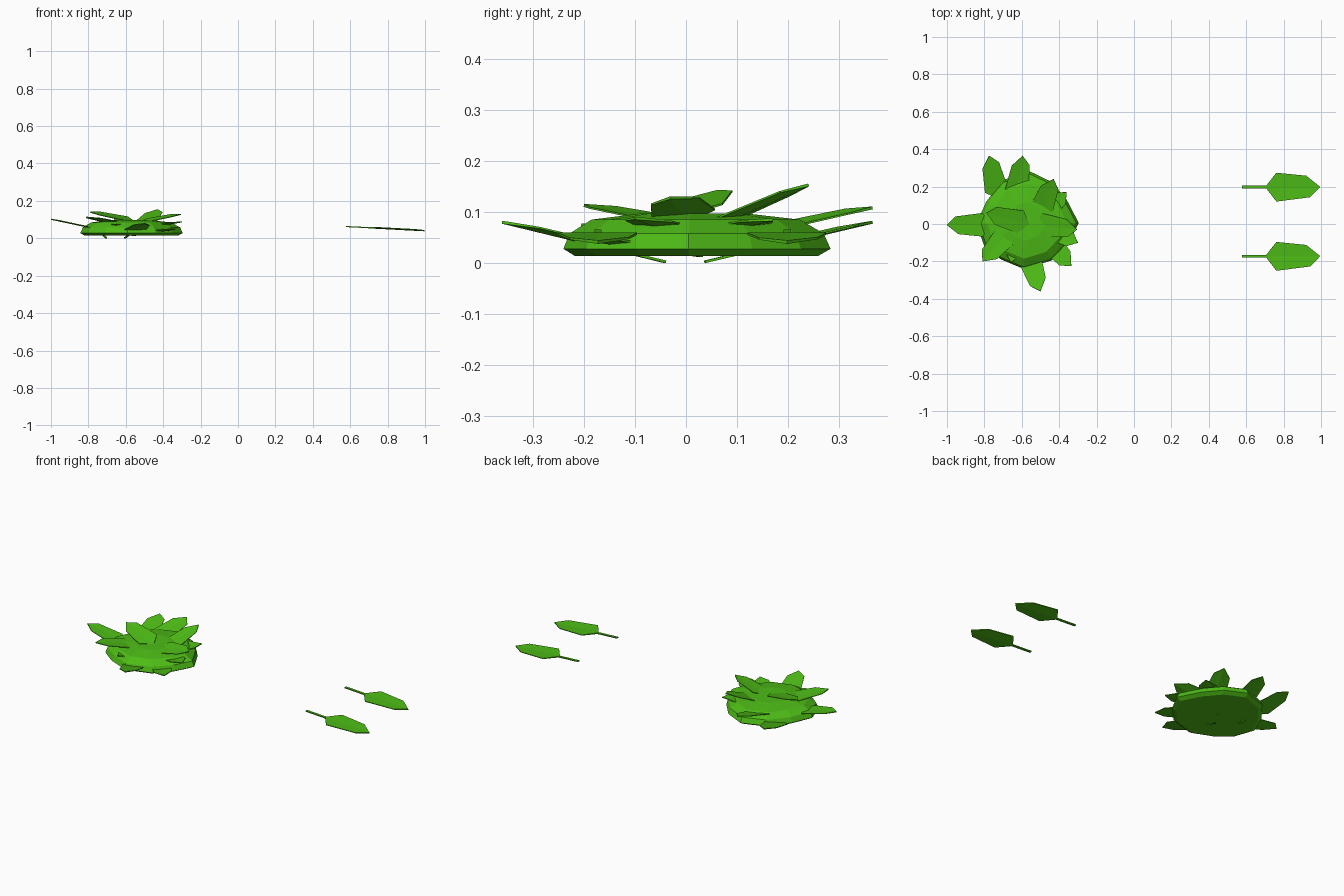
import bpy, bmesh
from math import radians
from mathutils import Vector, Euler

if "Cube" in bpy.data.objects:
    bpy.data.objects.remove(bpy.data.objects["Cube"])

green = bpy.data.materials.new("leaf_green")
green.diffuse_color = (0.075, 0.5, 0.008, 1)
green.use_nodes = True
green.node_tree.nodes["Principled BSDF"].inputs["Base Color"].default_value = green.diffuse_color


def finish(name, bm):
    bmesh.ops.recalc_face_normals(bm, faces=bm.faces)
    me = bpy.data.meshes.new(name)
    bm.to_mesh(me)
    bm.free()
    me.materials.append(green)
    ob = bpy.data.objects.new(name, me)
    bpy.context.collection.objects.link(ob)
    return ob


# blade outline (x along the leaf, half width) with a flat stem behind it
TIP = Vector((0.42, 0, 0))
LEFT = [(0.185, 0.076), (0.345, 0.060)]
RIGHT = [(0.185, -0.078), (0.365, -0.055)]


def leaf(name, tip, heading, pitch, roll=0, scale=0.82):
    bm = bmesh.new()
    t = 0.0035
    mid = [(0.125, 0), (0.20, 0), (0.33, 0), (0.42, 0)]
    layers = []
    for s in (1, -1):
        m = [bm.verts.new((x, y, s * t)) for x, y in mid]
        l = [bm.verts.new((x, y, 0.004 + s * t * 0.6)) for x, y in LEFT]
        r = [bm.verts.new((x, y, 0.004 + s * t * 0.6)) for x, y in RIGHT]
        for side in (l, r):
            bm.faces.new((m[0], m[1], side[0]))
            bm.faces.new((m[1], m[2], side[1], side[0]))
            bm.faces.new((m[2], m[3], side[1]))
        layers.append([m[0], r[0], r[1], m[3], l[1], l[0]])
    a, b = layers
    for i in range(6):
        j = (i + 1) % 6
        bm.faces.new((a[i], a[j], b[j], b[i]))
    # stem
    st = bmesh.ops.create_cube(bm, size=1)["verts"]
    for v in st:
        v.co = Vector((0.07 + v.co.x * 0.14, v.co.y * 0.014, v.co.z * 0.006))
    ob = finish(name, bm)
    rot = Euler((radians(roll), radians(-pitch), radians(heading)))
    ob.rotation_euler = rot
    ob.scale = (scale,) * 3
    ob.location = Vector(tip) - rot.to_matrix() @ (TIP * scale)


# two loose leaves
leaf("loose_leaf_back", (0.996, 0.198, 0.041), 0, -3, scale=1)
leaf("loose_leaf_front", (0.996, -0.172, 0.041), 0, -3, scale=1)

# leaf clump core: stacked irregular rings
outline = [(-0.295, 0.005), (-0.36, 0.13), (-0.44, 0.225), (-0.56, 0.283), (-0.70, 0.235),
           (-0.79, 0.12), (-0.843, 0.0), (-0.80, -0.12), (-0.71, -0.19), (-0.59, -0.24),
           (-0.44, -0.195), (-0.35, -0.10)]
cx, cy = -0.58, 0.01
bm = bmesh.new()
prev = None
for s, z in ((0.91, 0.014), (1.0, 0.028), (0.95, 0.058), (0.78, 0.085), (0.40, 0.097)):
    ring = [bm.verts.new((cx + (x - cx) * s, cy + (y - cy) * s, z)) for x, y in outline]
    if prev is None:
        bm.faces.new(ring)
    else:
        for i in range(len(ring)):
            j = (i + 1) % len(ring)
            bm.faces.new((prev[i], prev[j], ring[j], ring[i]))
    prev = ring
bm.faces.new(prev)
finish("clump_core", bm)

# leaves sticking out: tip, heading, pitch, roll
spread = [
    ((-1.0, -0.005, 0.102), 180, 12, 0),
    ((-0.775, 0.365, 0.080), 102, 13, 0),
    ((-0.595, 0.365, 0.108), 80, 12, 8),
    ((-0.43, 0.240, 0.153), 68, 22, 0),
    ((-0.50, -0.360, 0.080), -72, 13, 0),
    ((-0.335, -0.225, 0.050), -48, 6, 0),
    ((-0.30, -0.10, 0.088), -28, 9, 0),
    ((-0.305, -0.03, 0.128), -8, 11, 10),
    ((-0.81, -0.200, 0.113), 228, 8, 0),
    ((-0.79, 0.06, 0.140), 165, 11, -8),
    ((-0.66, -0.205, 0.075), 250, 7, 0),
    ((-0.36, 0.17, 0.085), 40, 8, 0),
]
for i, (tip, h, p, r) in enumerate(spread):
    leaf(f"clump_leaf_{i + 1}", tip, h, p, r)
